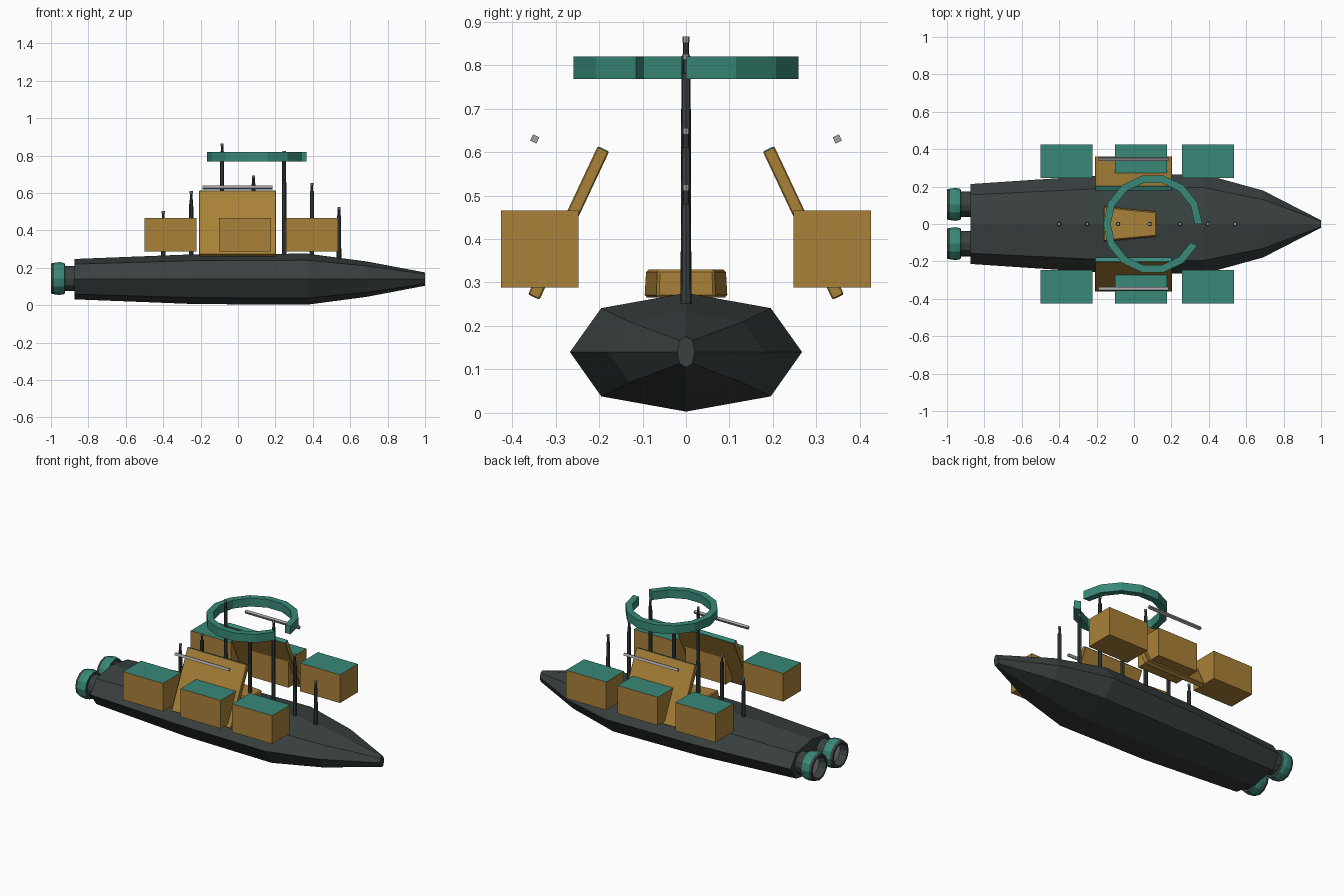
import bpy, bmesh, math
from mathutils import Matrix, Vector

if "Cube" in bpy.data.objects:
    bpy.data.objects.remove(bpy.data.objects["Cube"])


def mat(name, rgb):
    m = bpy.data.materials.new(name)
    m.diffuse_color = (*rgb, 1)
    m.use_nodes = True
    m.node_tree.nodes["Principled BSDF"].inputs["Base Color"].default_value = m.diffuse_color
    return m


DARK = mat("charcoal", (0.042, 0.053, 0.053))
TEAL = mat("teal", (0.04, 0.25, 0.19))
OCHRE = mat("ochre", (0.40, 0.22, 0.04))
GREY = mat("light grey", (0.36, 0.36, 0.37))


def finish(name, bm, mats, rule=None, bevel=0):
    """Turn a bmesh into an object; rule(face) picks the material."""
    bmesh.ops.recalc_face_normals(bm, faces=bm.faces)
    bm.normal_update()
    if rule:
        for f in bm.faces:
            f.material_index = rule(f)
    me = bpy.data.meshes.new(name)
    bm.to_mesh(me)
    bm.free()
    for m in mats:
        me.materials.append(m)
    ob = bpy.data.objects.new(name, me)
    bpy.context.collection.objects.link(ob)
    if bevel:
        b = ob.modifiers.new("bevel", 'BEVEL')
        b.width, b.segments = bevel, 1
    return ob


def box(centre, size, rot=0):
    bm = bmesh.new()
    M = (Matrix.Translation(centre) @ Matrix.Rotation(rot, 4, 'X')
         @ Matrix.Diagonal((*size, 1)))
    bmesh.ops.create_cube(bm, size=1, matrix=M)
    return bm


def loft(bm, rings, caps=True):
    """Skin a list of closed rings of points."""
    vs = [[bm.verts.new(p) for p in r] for r in rings]
    n = len(vs[0])
    for a, b in zip(vs, vs[1:]):
        for i in range(n):
            j = (i + 1) % n
            bm.faces.new((a[i], a[j], b[j], b[i]))
    if caps:
        bm.faces.new(vs[0])
        bm.faces.new(vs[-1])
    return bm


def top_teal(f):
    return 1 if f.normal.z > 0.7 else 0


# Hull: eight-sided section scaled along the length
section = [(0, .136), (.195, .101), (.267, 0), (.195, -.102),
           (0, -.137), (-.195, -.102), (-.267, 0), (-.195, .101)]
stations = [(-.875, .80, .79), (-.23, .96, .975), (.37, 1, 1),
            (.69, .67, .69), (1, .075, .26)]
finish("hull", loft(bmesh.new(),
       [[(x, y * sy, .14 + z * sz) for y, z in section]
        for x, sy, sz in stations]), [DARK])

# Twin stern nozzles, turned about x
profile = [(-.85, .068), (-.925, .068), (-.927, .083), (-.955, .088),
           (-.984, .084), (-1, .08), (-1, .068), (-.955, .06)]


def nozzle_rule(f):
    c = f.calc_center_median()
    if len(f.verts) > 4:
        return 2 if c.x < -.9 else 0
    outer = max((v.co.yz - Vector((cy, .143))).length for v in f.verts) > .0835
    return 1 if outer and -.98 < c.x < -.93 else 0


for side, cy in (("left", -.105), ("right", .105)):
    rings = [[(x, cy + r * math.cos(a), .143 + r * math.sin(a))
              for a in [math.tau * i / 12 for i in range(12)]]
             for x, r in profile]
    finish(side + "_nozzle", loft(bmesh.new(), rings), [DARK, TEAL, GREY],
           nozzle_rule)

# Side pods, leaning panels and rails on both sides
for side, s in (("left", -1), ("right", 1)):
    for i, x in enumerate((-.362, .038, .396)):
        finish(f"{side}_pod_{i + 1}",
               box((x, s * .336, .377), (.278, .178, .177)),
               [OCHRE, TEAL], top_teal)
    lean = s * math.atan2(.16, .34)
    finish(side + "_panel",
           box((-.003, s * .27, .437), (.413, .029, .377), lean),
           [OCHRE, TEAL], top_teal, .003)
    finish(side + "_rail",
           box((-.003, s * .348, .63), (.375, .016, .016), lean), [GREY])

# Tapered deckhouse
finish("deckhouse", loft(bmesh.new(),
       [[(x, -w, .265), (x, w, .265), (x, w * .96, .33), (x, -w * .96, .33)]
        for x, w in ((-.163, .096), (.122, .068))]), [OCHRE], None, .006)

# Masts along the centreline: thick pole, thin top, grey tip
for i, (x, top) in enumerate(((-.4, .505), (-.25, .61), (-.085, .866),
                              (.083, .695), (.247, .826), (.395, .655),
                              (.54, .525))):
    prof = [(.25, .0125), (top - .045, .0105), (top - .044, .007),
            (top - .014, .007), (top - .0135, .0085), (top, .0085)]
    rings = [[(x + r * math.cos(a), r * math.sin(a), z)
              for a in [math.tau * k / 8 for k in range(8)]]
             for z, r in prof]
    tip = top - .0138
    finish(f"mast_{i + 1}", loft(bmesh.new(), rings), [DARK, GREY],
           lambda f: int(f.calc_center_median().z > tip))

# Open ring: 13 of 14 segments
rings = []
for i in range(14):
    a = math.tau * i / 14
    rings.append([(.1 + r * math.cos(a), r * math.sin(a), z)
                  for r, z in ((.225, .768), (.265, .768),
                               (.265, .82), (.225, .82))])
finish("antenna_ring", loft(bmesh.new(), rings), [TEAL])
